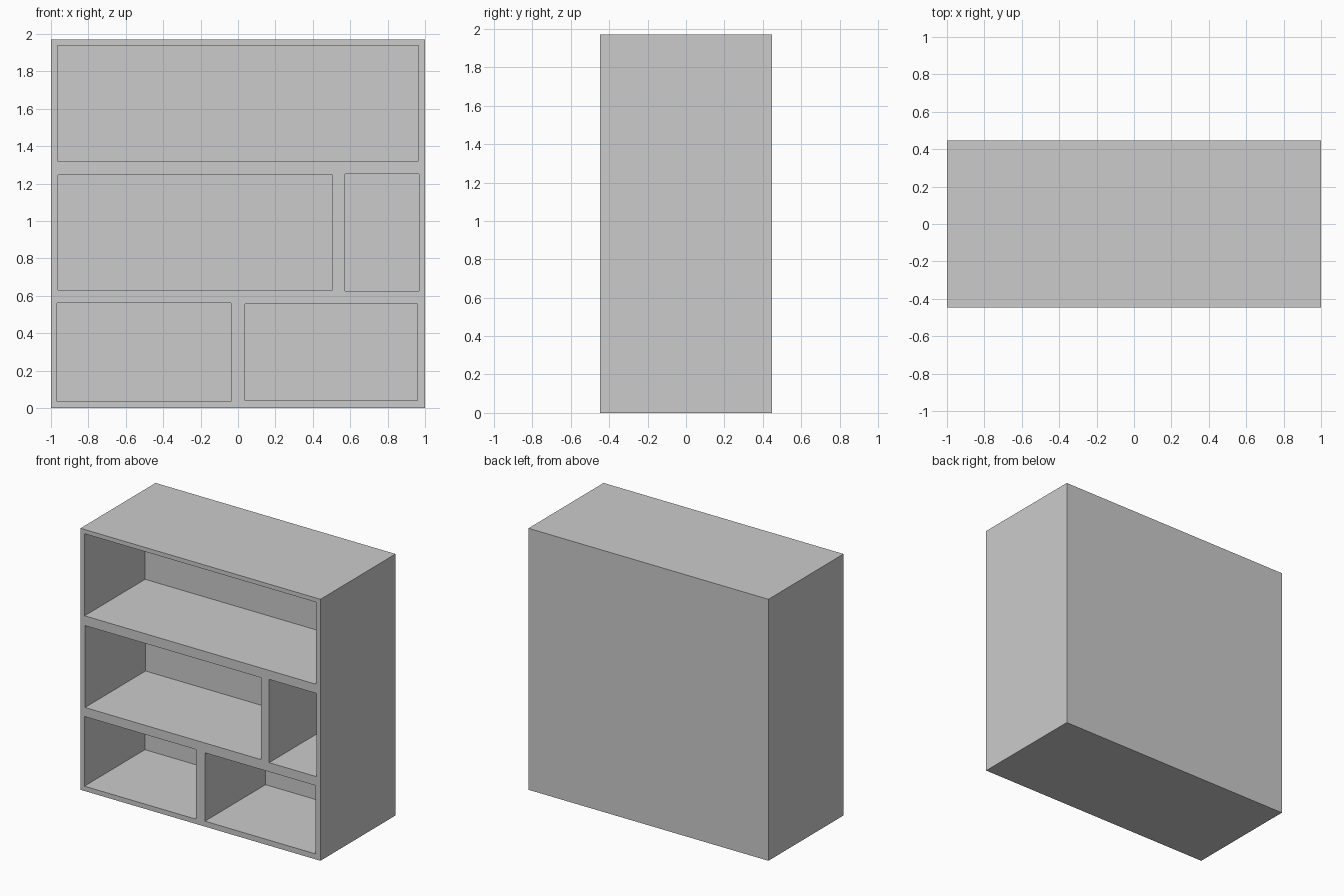
import bpy

cube = bpy.data.objects.get("Cube")
if cube:
    bpy.data.objects.remove(cube, do_unlink=True)

WIDTH, DEPTH, HEIGHT = 2.0, 0.894, 1.97
FRONT = -DEPTH / 2
CAVITY = 0.72

# Single plain grey finish
grey = bpy.data.materials.new("plain_grey")
grey.use_nodes = True
colour = (0.6, 0.6, 0.6, 1)
grey.diffuse_color = colour
grey.node_tree.nodes["Principled BSDF"].inputs["Base Color"].default_value = colour


def box(name, x, y, z):
    """Box from (low, high) ranges on each axis."""
    bpy.ops.mesh.primitive_cube_add(size=1, location=[sum(r) / 2 for r in (x, y, z)])
    obj = bpy.context.object
    obj.name = name
    obj.scale = [r[1] - r[0] for r in (x, y, z)]
    bpy.ops.object.transform_apply(location=True, rotation=False, scale=True)
    obj.data.materials.append(grey)
    return obj


# Solid cabinet body
body = box("shelf_cabinet", (-WIDTH / 2, WIDTH / 2), (FRONT, -FRONT), (0, HEIGHT))

# Open compartments: x range, z range
compartments = {
    "top": ((-0.965, 0.965), (1.32, 1.938)),
    "middle_right": ((-0.962, 0.504), (0.63, 1.247)),
    "middle_left": ((0.573, 0.969), (0.625, 1.252)),
    "bottom_right": ((-0.967, -0.037), (0.036, 0.561)),
    "bottom_left": ((0.038, 0.959), (0.041, 0.556)),
}
for name, (x, z) in compartments.items():
    cutter = box(name + "_cutter", x, (FRONT - 0.1, FRONT + CAVITY), z)
    cutter.hide_render = True
    cut = body.modifiers.new(name + "_compartment", "BOOLEAN")
    cut.operation = "DIFFERENCE"
    cut.solver = "EXACT"
    cut.object = cutter
    bpy.context.view_layer.objects.active = body
    bpy.ops.object.modifier_apply(modifier=cut.name)
    bpy.data.objects.remove(cutter, do_unlink=True)
